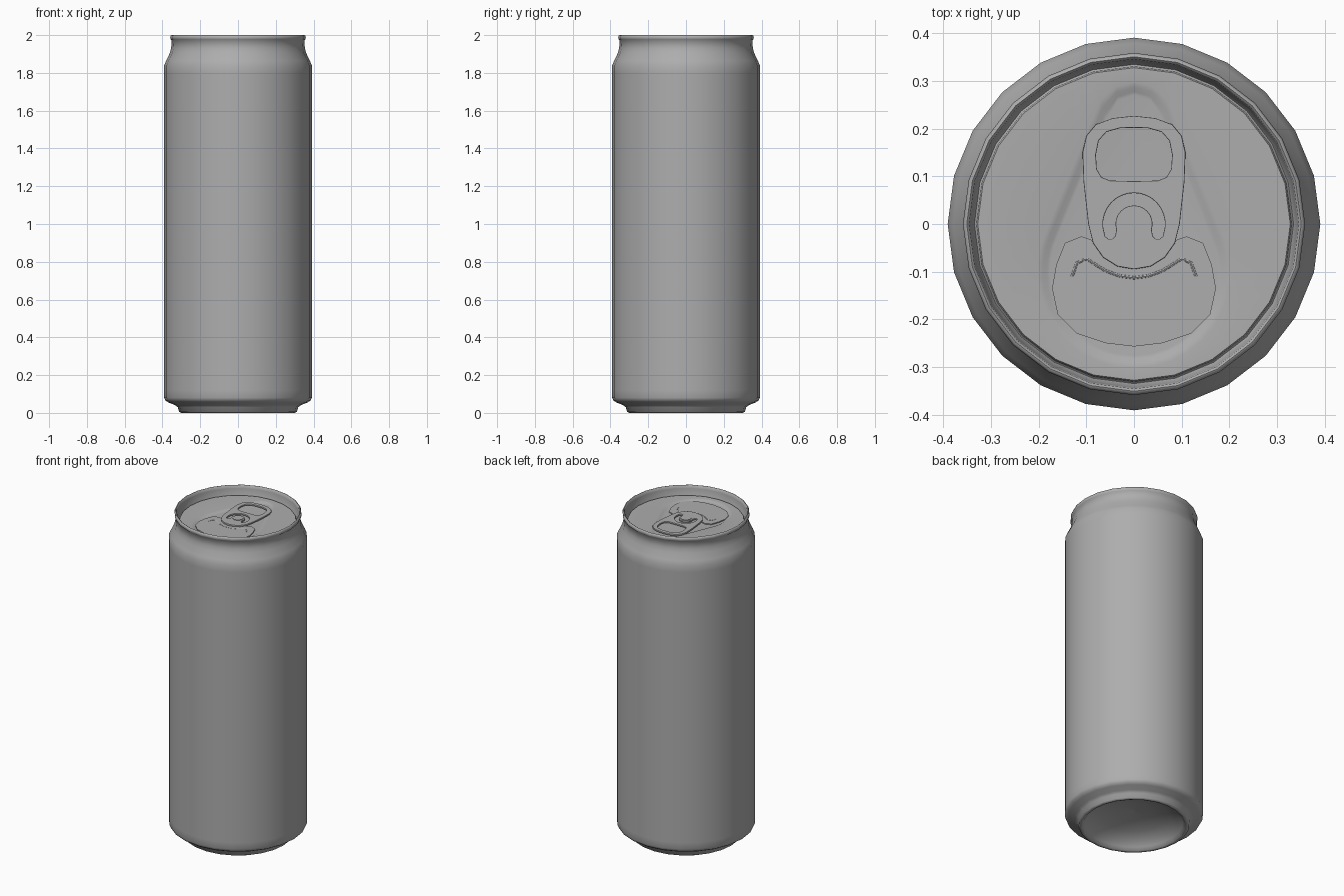
import bpy, bmesh
from math import sin, cos, pi, sqrt, radians

if "Cube" in bpy.data.objects:
    bpy.data.objects.remove(bpy.data.objects["Cube"])

SIDES = 24
PANEL_Z, RECESS_Z = 1.945, 1.937
PANEL_R = 0.328

# Darker grey metal shared by every part
metal = bpy.data.materials.new("grey_metal")
metal.diffuse_color = (0.42, 0.42, 0.42, 1)
metal.use_nodes = True
metal.node_tree.nodes["Principled BSDF"].inputs["Base Color"].default_value = metal.diffuse_color


def finish(name, bm, angle=40):
    bmesh.ops.remove_doubles(bm, verts=bm.verts, dist=1e-5)
    bmesh.ops.recalc_face_normals(bm, faces=bm.faces)
    mesh = bpy.data.meshes.new(name)
    bm.to_mesh(mesh)
    bm.free()
    obj = bpy.data.objects.new(name, mesh)
    bpy.context.collection.objects.link(obj)
    smooth(obj, angle)
    return obj


def smooth(obj, angle=40):
    bpy.ops.object.select_all(action='DESELECT')
    obj.select_set(True)
    bpy.context.view_layer.objects.active = obj
    bpy.ops.object.shade_smooth_by_angle(angle=radians(angle))
    obj.data.materials.clear()
    obj.data.materials.append(metal)


def skin(bm, rings, cap=False):
    """Join closed rings of points with quads."""
    loops = [[bm.verts.new(p) for p in ring] for ring in rings]
    n = len(loops[0])
    for a, b in zip(loops, loops[1:]):
        for i in range(n):
            j = (i + 1) % n
            bm.faces.new((a[i], a[j], b[j], b[i]))
    if cap:
        bm.faces.new(loops[-1])


def circle(r, z, n=SIDES):
    return [(r * cos(2 * pi * i / n), r * sin(2 * pi * i / n), z) for i in range(n)]


def lathe(name, profile, cap=False, n=SIDES, angle=40):
    bm = bmesh.new()
    skin(bm, [circle(r, z, n) for r, z in profile], cap)
    return finish(name, bm, angle)


# Can body: domed base, foot, wall, neck, rolled rim and countersink
lathe("can_body", [
    (0.001, 0.10), (0.10, 0.093), (0.19, 0.073), (0.25, 0.045), (0.275, 0.02),
    (0.288, 0.004), (0.30, 0.0), (0.312, 0.006), (0.319, 0.03), (0.335, 0.042),
    (0.37, 0.056), (0.385, 0.066), (0.391, 0.08), (0.391, 0.12), (0.391, 1.80),
    (0.391, 1.84), (0.38, 1.865), (0.361, 1.905), (0.354, 1.93), (0.351, 1.972),
    (0.357, 1.977), (0.359, 1.988), (0.356, 1.998), (0.351, 2.0), (0.346, 1.996),
    (0.344, 1.98), (0.338, 1.932), (0.335, 1.927), (0.332, 1.929), (0.331, 1.94),
    (PANEL_R, PANEL_Z)], angle=60)


# Lid panel with a shallow teardrop recess
def teardrop(grow, z):
    ring = []
    for i in range(2 * SIDES):
        dx, dy = cos(pi * i / SIDES), sin(pi * i / SIDES)
        best = 0
        for k in range(41):
            t = k / 40
            cy, r = -0.10 + 0.315 * t, 0.195 - 0.12 * t + grow
            disc = (dy * cy) ** 2 - cy * cy + r * r
            if disc > 0:
                best = max(best, dy * cy + sqrt(disc))
        ring.append((dx * best, dy * best, z))
    return ring


edge = circle(PANEL_R, PANEL_Z)
outer = []
for i, p in enumerate(edge):
    q = edge[(i + 1) % SIDES]
    outer += [p, tuple((a + b) / 2 for a, b in zip(p, q))]
bm = bmesh.new()
skin(bm, [outer, teardrop(0.008, PANEL_Z), teardrop(-0.003, PANEL_Z - 0.002),
          teardrop(-0.012, RECESS_Z + 0.001), teardrop(-0.019, RECESS_Z)], cap=True)
finish("lid_panel", bm)


def mirrored(half):
    """Mirror a half outline across x = 0."""
    return half + [(-x, y) for x, y in reversed(half) if abs(x) > 1e-6]


# Mouth plate: low raised slab with a crisp edge
mouth = mirrored([(0, -0.257), (0.06, -0.25), (0.12, -0.23), (0.16, -0.19),
                  (0.172, -0.135), (0.163, -0.085), (0.145, -0.04),
                  (0.11, -0.026), (0.07, -0.04), (0, -0.05)])


def mouth_ring(z):
    return [(x, y, z) for x, y in mouth]


bm = bmesh.new()
skin(bm, [mouth_ring(RECESS_Z - 0.001), mouth_ring(RECESS_Z + 0.006)], cap=True)
finish("mouth_plate", bm, 30)


def curve_mesh(name, outlines, z, cyclic=True, **settings):
    """Turn point outlines into a mesh through a bevelled curve."""
    cu = bpy.data.curves.new(name, 'CURVE')
    cu.dimensions = '2D' if cyclic else '3D'
    cu.fill_mode = 'BOTH' if cyclic else 'FULL'
    for key, value in settings.items():
        setattr(cu, key, value)
    for pts in outlines:
        sp = cu.splines.new('POLY')
        sp.points.add(len(pts) - 1)
        for p, (x, y) in zip(sp.points, pts):
            p.co = (x, y, 0, 1)
        sp.use_cyclic_u = cyclic
    obj = bpy.data.objects.new(name, cu)
    bpy.context.collection.objects.link(obj)
    obj.location.z = z
    bpy.ops.object.select_all(action='DESELECT')
    obj.select_set(True)
    bpy.context.view_layer.objects.active = obj
    bpy.ops.object.convert(target='MESH')
    smooth(bpy.context.view_layer.objects.active)


def arc(cx, cy, r, a0, a1, n):
    return [(cx + r * cos(radians(a0 + (a1 - a0) * i / n)),
             cy + r * sin(radians(a0 + (a1 - a0) * i / n))) for i in range(n + 1)]


# Crescent bead pressed into the mouth plate, mostly sunk
bead = [(-0.13, -0.11), (-0.12, -0.082), (-0.10, -0.073), (-0.06, -0.098), (-0.03, -0.109),
        (0, -0.113), (0.03, -0.109), (0.06, -0.098), (0.10, -0.073), (0.12, -0.082),
        (0.13, -0.11)]
curve_mesh("mouth_bead", [bead], RECESS_Z + 0.004, cyclic=False,
           bevel_depth=0.004, bevel_resolution=2)

# Pull tab with finger hole and curved slot round the rivet
tab = mirrored([(0, -0.095), (0.035, -0.089), (0.065, -0.07), (0.086, -0.04),
                (0.096, 0.0), (0.106, 0.09), (0.108, 0.15), (0.10, 0.185),
                (0.08, 0.209), (0.045, 0.222), (0, 0.227)])
hole = mirrored([(0, 0.09), (0.05, 0.091), (0.068, 0.098), (0.078, 0.115),
                 (0.08, 0.145), (0.074, 0.175), (0.058, 0.193), (0.03, 0.201), (0, 0.202)])
slot = (arc(0, 0, 0.065, -18, 198, 18) + arc(-0.05, -0.02, 0.012, 210, 330, 3)
        + arc(0, 0, 0.039, 198, -18, 14) + arc(0.05, -0.02, 0.012, 210, 330, 3))
curve_mesh("pull_tab", [tab, hole, slot], 1.950,
           extrude=0.003, bevel_depth=0.002, bevel_resolution=1, offset=-0.002)

# Rivet holding the tab
lathe("rivet", [(0.03, RECESS_Z), (0.03, 1.958)], cap=True, n=20, angle=30)
